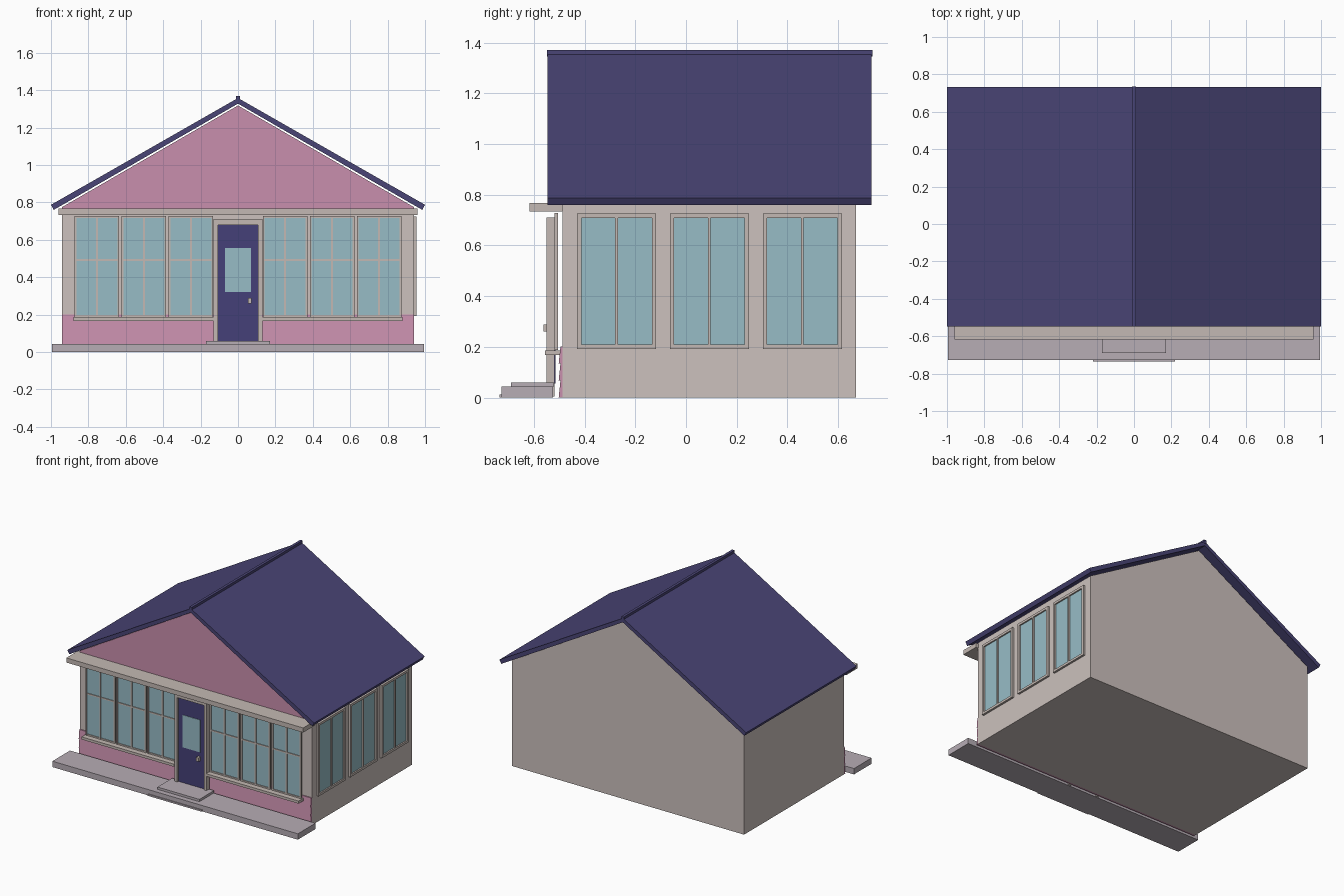
import bpy, bmesh

if "Cube" in bpy.data.objects:
    bpy.data.objects.remove(bpy.data.objects["Cube"])


def material(name, r, g, b):
    lin = [(c / 255 / 12.92) if c < 10 else ((c / 255 + 0.055) / 1.055) ** 2.4 for c in (r, g, b)]
    m = bpy.data.materials.new(name)
    m.diffuse_color = (*lin, 1)
    m.use_nodes = True
    m.node_tree.nodes["Principled BSDF"].inputs["Base Color"].default_value = m.diffuse_color
    return m


WALL = material("warm beige wall", 204, 193, 189)
TRIM = material("taupe trim", 196, 185, 179)
PINK = material("dusty pink", 201, 143, 173)
NAVY = material("indigo roof", 74, 69, 118)
DOOR = material("deep indigo door", 69, 64, 120)
GLASS = material("pale blue glass", 151, 188, 198)
STONE = material("mauve stone", 183, 173, 181)


def finish(name, bm, mat):
    bmesh.ops.recalc_face_normals(bm, faces=bm.faces)
    me = bpy.data.meshes.new(name)
    bm.to_mesh(me)
    bm.free()
    me.materials.append(mat)
    ob = bpy.data.objects.new(name, me)
    bpy.context.collection.objects.link(ob)
    return ob


def box(name, x0, x1, y0, y1, z0, z1, mat):
    bm = bmesh.new()
    bmesh.ops.create_cube(bm, size=1)
    for v in bm.verts:
        v.co = (x1 if v.co.x > 0 else x0, y1 if v.co.y > 0 else y0, z1 if v.co.z > 0 else z0)
    return finish(name, bm, mat)


def prism(name, pts, a, b, axis, mat):
    """Extrude a profile along y (points are x,z) or along x (points are y,z)."""
    place = (lambda p, t: (p[0], t, p[1])) if axis == "y" else (lambda p, t: (t, p[0], p[1]))
    bm = bmesh.new()
    ends = [[bm.verts.new(place(p, t)) for p in pts] for t in (a, b)]
    bm.faces.new(ends[0])
    bm.faces.new(ends[1][::-1])
    n = len(pts)
    for i in range(n):
        j = (i + 1) % n
        bm.faces.new((ends[0][i], ends[1][i], ends[1][j], ends[0][j]))
    return finish(name, bm, mat)


# House body, pink gable and roof
prism("house_body", [(-0.94, 0), (0.94, 0), (0.94, 0.775), (0, 1.318), (-0.94, 0.775)],
      -0.487, 0.67, "y", WALL)
prism("front_gable", [(-0.94, 0.765), (0.94, 0.765), (0.94, 0.775), (0, 1.318), (-0.94, 0.775)],
      -0.492, -0.487, "y", PINK)
prism("roof", [(-0.985, 0.76), (0, 1.328), (0.985, 0.76), (1, 0.787), (0, 1.358), (-1, 0.787)],
      -0.547, 0.732, "y", NAVY)
box("ridge_cap", -0.01, 0.01, -0.549, 0.735, 1.345, 1.37, NAVY)

# Pink clapboards along the base of the front
for i in range(3):
    z = i * 0.067
    prism(f"clapboard_{i + 1}", [(-0.502, z), (-0.487, z), (-0.487, z + 0.067), (-0.495, z + 0.067)],
          -0.94, 0.94, "x", PINK)

# Front beam, porch slab, step and lip
box("front_beam", -0.96, 0.96, -0.617, -0.486, 0.733, 0.767, TRIM)
box("porch_slab", -0.995, 0.995, -0.728, -0.524, 0, 0.043, STONE)
box("porch_step", -0.17, 0.17, -0.69, -0.52, 0.043, 0.06, STONE)
box("slab_lip", -0.22, 0.22, -0.735, -0.726, 0, 0.012, STONE)


# Front windows: frame bars with glass set back, in mirrored groups of three
def front_window(name, cx):
    z0, z1, w = 0.187, 0.728, 0.119
    for tag, x in (("left", cx - w + 0.005), ("middle", cx), ("right", cx + w - 0.005)):
        box(f"{name}_{tag}_bar", x - 0.005, x + 0.005, -0.519, -0.505, z0, z1, TRIM)
    for tag, z in (("bottom", z0 + 0.005), ("middle", 0.492), ("top", z1 - 0.006)):
        box(f"{name}_{tag}_rail", cx - w, cx + w, -0.518, -0.505, z - 0.005, z + 0.005, TRIM)
    box(f"{name}_glass", cx - w + 0.003, cx + w - 0.003, -0.513, -0.507, z0 + 0.003, z1 - 0.003, GLASS)


for side, s in (("left", -1), ("right", 1)):
    for i in range(3):
        front_window(f"front_window_{side}_{i + 1}", s * 0.2515 * (i + 1))
    a, b = sorted((s * 0.13, s * 0.88))
    box(f"sill_{side}", a, b, -0.555, -0.497, 0.167, 0.186, TRIM)
    # Door posts
    a, b = sorted((s * 0.108, s * 0.13))
    box(f"door_post_{side}", a, b, -0.55, -0.518, 0.005, 0.71, TRIM)

# Door with glass and handle
box("door_header", -0.13, 0.13, -0.55, -0.518, 0.678, 0.71, TRIM)
box("door", -0.108, 0.108, -0.537, -0.515, 0.055, 0.678, DOOR)
box("door_glass", -0.07, 0.07, -0.54, -0.536, 0.32, 0.557, GLASS)
box("door_handle", 0.053, 0.073, -0.561, -0.536, 0.26, 0.288, TRIM)


# Three double windows on the right wall only
def side_window(name, cy):
    z0, z1, w, f = 0.192, 0.725, 0.156, 0.017
    for tag, y, h in (("left", cy - w + f / 2, f / 2), ("middle", cy, 0.005), ("right", cy + w - f / 2, f / 2)):
        box(f"{name}_{tag}_bar", 0.94, 0.955, y - h, y + h, z0, z1, TRIM)
    for tag, a, b in (("bottom", z0, z0 + f), ("top", z1 - f, z1)):
        box(f"{name}_{tag}_rail", 0.94, 0.955, cy - w, cy + w, a, b, TRIM)
    box(f"{name}_glass", 0.94, 0.945, cy - w + 0.01, cy + w - 0.01, z0 + 0.01, z1 - 0.01, GLASS)


for i in range(3):
    side_window(f"side_window_{i + 1}", -0.274 + 0.3665 * i)
